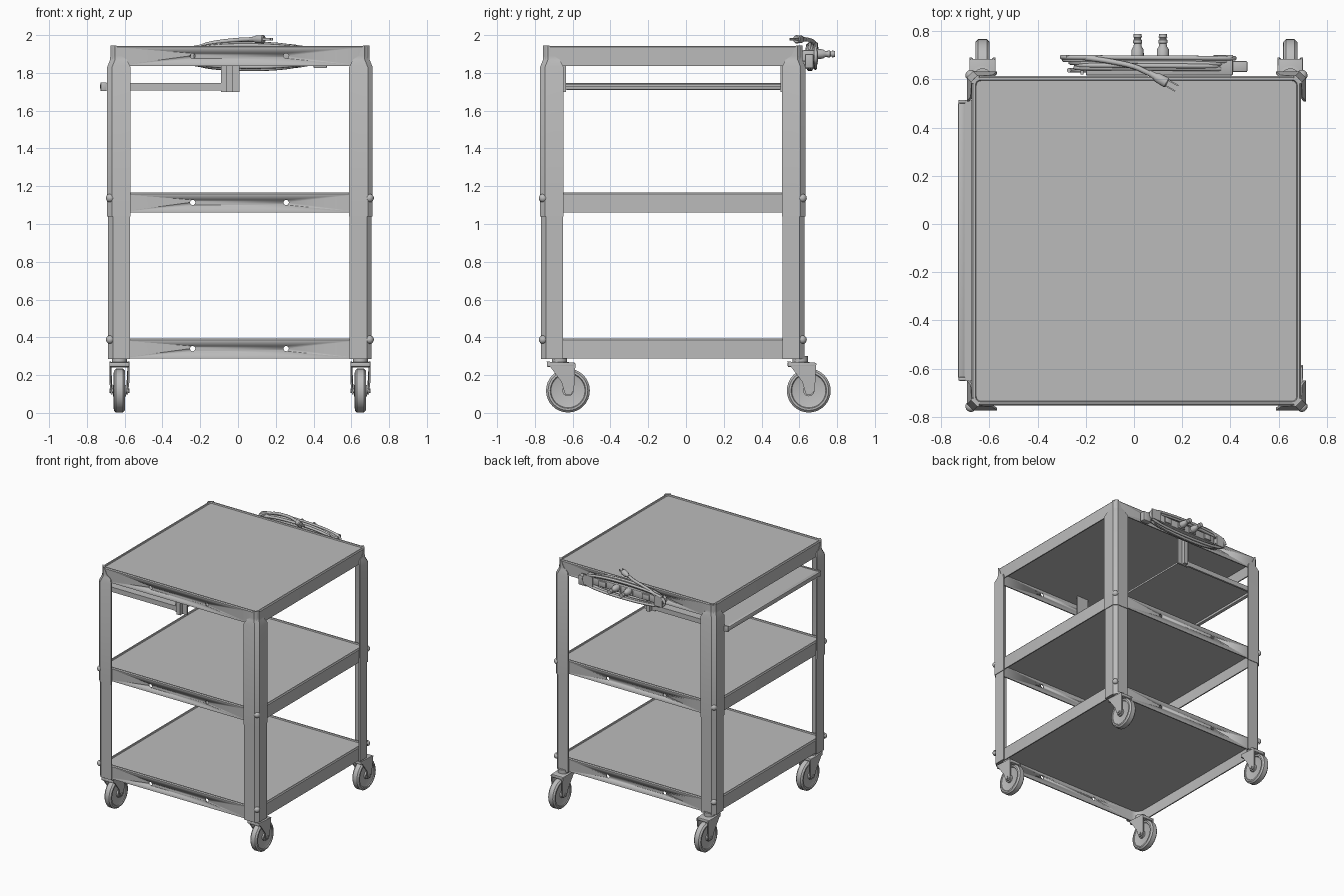
import bpy, bmesh, math
from math import pi, sin, cos
from mathutils import Vector, Matrix

if "Cube" in bpy.data.objects:
    bpy.data.objects.remove(bpy.data.objects["Cube"], do_unlink=True)

grey = bpy.data.materials.new("steel_grey")
grey.use_nodes = True
grey.diffuse_color = (0.5, 0.5, 0.5, 1)
grey.node_tree.nodes["Principled BSDF"].inputs["Base Color"].default_value = (0.5, 0.5, 0.5, 1)

CX, CY, HALF = 0.01, -0.07, 0.703   # frame centre and half width over the legs
CORNERS = [(sx, sy) for sx in (-1, 1) for sy in (-1, 1)]


def finish(name, bm, angle=35):
    bmesh.ops.recalc_face_normals(bm, faces=bm.faces)
    me = bpy.data.meshes.new(name)
    bm.to_mesh(me)
    bm.free()
    me.polygons.foreach_set("use_smooth", [True] * len(me.polygons))
    me.set_sharp_from_angle(angle=math.radians(angle))
    me.materials.append(grey)
    ob = bpy.data.objects.new(name, me)
    bpy.context.collection.objects.link(ob)
    return ob


def loft(name, rings):
    """Skin a stack of equal rings and cap both ends."""
    bm = bmesh.new()
    rows = [[bm.verts.new(p) for p in ring] for ring in rings]
    n = len(rows[0])
    for a, b in zip(rows, rows[1:]):
        for i in range(n):
            j = (i + 1) % n
            bm.faces.new((a[i], a[j], b[j], b[i]))
    bm.faces.new(rows[0])
    bm.faces.new(rows[-1])
    return finish(name, bm)


def box(name, lo, hi, bevel=0.0, turn=None):
    lo, hi = Vector(lo), Vector(hi)
    bm = bmesh.new()
    bmesh.ops.create_cube(bm, size=1)
    bmesh.ops.scale(bm, vec=hi - lo, verts=bm.verts)
    if bevel:
        bmesh.ops.bevel(bm, geom=bm.edges[:], offset=bevel, segments=2, affect='EDGES', profile=0.5)
    if turn:
        bmesh.ops.rotate(bm, matrix=Matrix.Rotation(turn, 3, 'Z'), verts=bm.verts)
    bmesh.ops.translate(bm, vec=(lo + hi) / 2, verts=bm.verts)
    return finish(name, bm)


def lathe(name, profile, centre, axis, n=24):
    """Revolve (distance along axis, radius) pairs around an axis."""
    q = Vector((0, 0, 1)).rotation_difference(Vector(axis))
    c = Vector(centre)
    return loft(name, [[c + q @ Vector((r * cos(2 * pi * k / n), r * sin(2 * pi * k / n), h))
                        for k in range(n)] for h, r in profile])


def rounded_square(half, radius, z, seg=4):
    pts = []
    for c in range(4):
        mid = pi / 4 + c * pi / 2
        ox, oy = [math.copysign(half - radius, f(mid)) for f in (cos, sin)]
        for k in range(seg + 1):
            a = c * pi / 2 + k * pi / 2 / seg
            pts.append((CX + ox + radius * cos(a), CY + oy + radius * sin(a), z))
    return pts


def cord(name, points, radius):
    cu = bpy.data.curves.new(name, 'CURVE')
    cu.dimensions = '3D'
    cu.bevel_depth, cu.bevel_resolution, cu.resolution_u = radius, 2, 3
    cu.use_fill_caps = True
    sp = cu.splines.new('NURBS')
    sp.points.add(len(points) - 1)
    for p, co in zip(sp.points, points):
        p.co = (*co, 1)
    sp.use_endpoint_u = True
    sp.order_u = 3
    cu.materials.append(grey)
    ob = bpy.data.objects.new(name, cu)
    bpy.context.collection.objects.link(ob)
    return ob


# Shelves: folded pans with a raised rim, open underneath, drilled front and back
for name, top in (("bottom_shelf", 0.393), ("middle_shelf", 1.167), ("top_shelf", 1.943)):
    low = top - 0.106
    shelf = loft(name, [rounded_square(h, r, z) for h, r, z in (
        (0.660, 0.02, top - 0.009), (0.664, 0.02, top - 0.009), (0.667, 0.02, top),
        (0.677, 0.03, top), (0.683, 0.03, top - 0.007), (0.683, 0.03, low),
        (0.674, 0.06, low), (0.674, 0.06, top - 0.018))])
    for i, x in enumerate((-0.24, 0.255)):
        drill = lathe(f"{name}_drill_{i}", [(-1, 0.014), (1, 0.014)], (x, CY, top - 0.053), (0, 1, 0), 16)
        drill.hide_render = True
        drill.hide_set(True)
        cut = shelf.modifiers.new("hole", 'BOOLEAN')
        cut.operation, cut.solver, cut.object = 'DIFFERENCE', 'EXACT', drill


# Legs: telescoping angle sections, the upper sleeve pinched in at the top
def angle_section(sx, sy, z, inset, arm, c=0.026, t=0.010):
    o, k = inset, c + inset + 0.004
    uv = [(arm, o), (c + o, o), (o, c + o), (o, arm), (o + t, arm), (o + t, k), (k, o + t), (arm, o + t)]
    return [(CX + sx * (HALF - u), CY + sy * (HALF - v), z) for u, v in uv]


UPPER = ((1.04, 0, 0.125), (1.83, 0, 0.125), (1.87, 0.016, 0.105), (1.89, 0.017, 0.075), (1.945, 0.017, 0.05))
LOWER = ((0.285, 0.005, 0.122), (1.10, 0.005, 0.122))
for sx, sy in CORNERS:
    tag = f"{'front' if sy < 0 else 'back'}_{'left' if sx > 0 else 'right'}"
    loft(tag + "_upper_leg", [angle_section(sx, sy, *s) for s in UPPER])
    loft(tag + "_lower_leg", [angle_section(sx, sy, *s) for s in LOWER])
    # Domed corner bolts
    for z in (0.388, 1.137):
        d = HALF - 0.014
        lathe(f"{tag}_bolt", [(-0.02, 0.012), (-0.002, 0.012), (-0.002, 0.022), (0.006, 0.021),
                              (0.014, 0.015), (0.018, 0.006)],
              (CX + sx * d, CY + sy * d, z), (sx, sy, 0), 16)

    # Casters trail towards the back
    x, y, zc = CX + sx * 0.638, (-0.625 if sy < 0 else 0.65), 0.118
    lathe(tag + "_wheel", [(-0.021, 0.082), (-0.024, 0.09), (-0.030, 0.094), (-0.029, 0.105),
                           (-0.018, 0.116), (0.018, 0.116), (0.029, 0.105), (0.030, 0.094),
                           (0.024, 0.09), (0.021, 0.082)], (x, y, zc), (1, 0, 0), 32)
    lathe(tag + "_hub", [(-0.034, 0.03), (0.034, 0.03)], (x, y, zc), (1, 0, 0))
    lathe(tag + "_axle", [(-0.053, 0.012), (0.053, 0.012)], (x, y, zc), (1, 0, 0), 12)
    lathe(tag + "_swivel", [(0.24, 0.045), (0.268, 0.05), (0.27, 0.04), (0.30, 0.04)],
          (x, y - 0.045, 0), (0, 0, 1))
    box(tag + "_fork_crown", (x - 0.053, y - 0.112, 0.243), (x + 0.053, y + 0.035, 0.268), 0.006)
    fork = [(-0.115, 0.272), (0.04, 0.262), (0.032, 0.12), (0.015, 0.098), (-0.015, 0.098), (-0.035, 0.165)]
    for s in (-1, 1):
        loft(tag + "_fork_arm", [[(x + s * (g + 0.008 * (p[1] > 0.15)), y + p[0], p[1]) for p in fork]
                                 for g in (0.036, 0.045)])

# Pull-out side tray with a rolled grip, guide rails and hanging brackets
Y0, Y1 = -0.65, 0.515
box("side_tray", (-0.72, Y0 + 0.01, 1.728), (-0.03, Y1 - 0.01, 1.742))
box("tray_grip", (-0.73, Y0 + 0.01, 1.71), (-0.70, Y1 - 0.01, 1.746), 0.008)
for y, s in ((Y0, 1), (Y1, -1)):
    a, b = sorted((y, y + s * 0.015))
    box("tray_rail", (-0.70, a, 1.708), (-0.02, b, 1.746))
    box("grip_cap", (-0.728, a, 1.703), (-0.695, b, 1.75), 0.005)
    box("tray_bracket", (-0.09, a, 1.70), (0.008, b, 1.93))
    c, d = sorted((y, y - s * 0.03))
    box("bracket_rib", (-0.062, c, 1.70), (-0.03, d, 1.93))

# Power strip on the back, with hooks, sockets and two plugs
box("power_strip", (-0.20, 0.615, 1.86), (0.41, 0.685, 1.92), 0.008)
box("strip_end_box", (0.40, 0.63, 1.825), (0.47, 0.675, 1.90), 0.005)
for x in (-0.13, 0.015, 0.12, 0.25):
    box("socket", (x - 0.032, 0.68, 1.868), (x + 0.032, 0.694, 1.912), 0.004)
for x in (0.015, 0.12):
    lathe("socket_plug", [(0, 0.026), (0.035, 0.025), (0.048, 0.017), (0.06, 0.015), (0.062, 0.019),
                          (0.075, 0.018), (0.078, 0.014), (0.084, 0.014), (0.086, 0.018), (0.10, 0.016)],
          (x, 0.688, 1.90), (0, 1, 0), 16)
for x, w in ((-0.28, 0.07), (0.33, 0.08)):
    box("cord_hook", (x, 0.69, 1.85), (x + w, 0.70, 1.93))
    box("hook_arm", (x + w - 0.012, 0.62, 1.87), (x + w, 0.70, 1.91))

# Wound cord, tail lying over the rim and its plug
LOOPS, STEPS = 5, 24
coil = []
for k in range(LOOPS * STEPS + 1):
    a, f = 2 * pi * k / STEPS + pi, k / (LOOPS * STEPS)
    w = 0.33 - 0.03 * sin(5 * f)
    coil.append((0.06 + w * cos(a), 0.637 + 0.055 * f,
                 1.886 + (0.062 - 0.008 * cos(9 * f)) * math.copysign(abs(sin(a)) ** 0.6, sin(a))))
cord("wound_cord", coil, 0.010)
cord("cord_tail", [(-0.25, 0.69, 1.90), (-0.2, 0.69, 1.945), (-0.1, 0.675, 1.965),
                   (0.0, 0.655, 1.975), (0.05, 0.63, 1.978), (0.09, 0.612, 1.978)], 0.011)
along = Vector((0.87, -0.49, 0))
side = Vector((0.49, 0.87, 0))
start = Vector((0.06, 0.628, 1.978))
lathe("cord_plug", [(0, 0.012), (0.03, 0.014), (0.04, 0.02), (0.085, 0.022), (0.09, 0.018)], start, along, 16)
for s in (-1, 1):
    c = start + along * 0.11 + side * s * 0.013
    e = Vector((0.025, 0.003, 0.007))
    box("plug_prong", c - e, c + e, turn=math.atan2(along.y, along.x))
